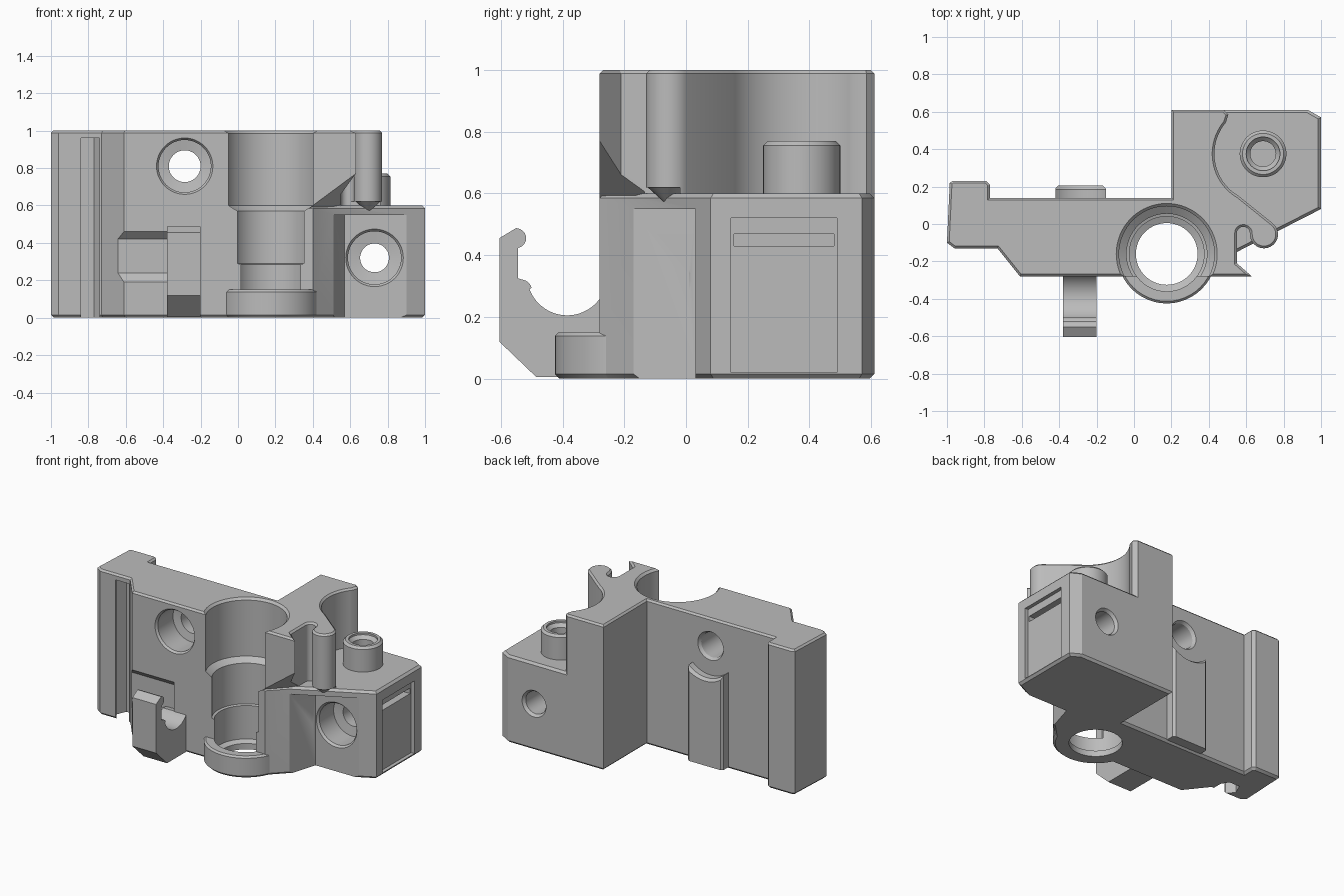
import bpy, bmesh
from math import cos, sin, radians
from mathutils import Vector

cube = bpy.data.objects.get("Cube")
if cube:
    bpy.data.objects.remove(cube, do_unlink=True)

grey = bpy.data.materials.new("light_grey")
grey.use_nodes = True
grey.diffuse_color = (0.5, 0.5, 0.5, 1)
grey.node_tree.nodes["Principled BSDF"].inputs["Base Color"].default_value = (0.5, 0.5, 0.5, 1)

# Maps (u, v, height) to world space for each extrusion axis
AXES = {"x": lambda u, v, h: Vector((h, u, v)),
        "y": lambda u, v, h: Vector((u, h, v)),
        "z": lambda u, v, h: Vector((u, v, h))}


def finish(name, bm):
    bmesh.ops.recalc_face_normals(bm, faces=bm.faces)
    mesh = bpy.data.meshes.new(name)
    bm.to_mesh(mesh)
    bm.free()
    mesh.materials.append(grey)
    ob = bpy.data.objects.new(name, mesh)
    bpy.context.collection.objects.link(ob)
    return ob


def arc(cx, cy, r, start, end, n=20):
    angles = [radians(start + (end - start) * i / n) for i in range(n + 1)]
    return [(cx + r * cos(a), cy + r * sin(a)) for a in angles]


def prism(name, outline, low, high, axis="z", chamfer=0):
    """Extrude an outline, optionally chamfering the rims of both ends."""
    bm = bmesh.new()
    rings = [[bm.verts.new(AXES[axis](u, v, h)) for u, v in outline] for h in (low, high)]
    caps = [bm.faces.new(r) for r in rings]
    n = len(outline)
    for i in range(n):
        j = (i + 1) % n
        bm.faces.new((rings[0][i], rings[0][j], rings[1][j], rings[1][i]))
    if chamfer:
        bmesh.ops.recalc_face_normals(bm, faces=bm.faces)
        rims = [e for c in caps for e in c.edges]
        bmesh.ops.bevel(bm, geom=rims, offset=chamfer, segments=1, affect="EDGES")
    return finish(name, bm)


def box(name, x, y, z, chamfer=0):
    return prism(name, [(x[0], y[0]), (x[1], y[0]), (x[1], y[1]), (x[0], y[1])], *z, chamfer=chamfer)


def lathe(name, centre, profile, axis="z", n=48):
    """Revolve (radius, height) pairs around an axis."""
    bm = bmesh.new()
    rings = [[bm.verts.new(AXES[axis](u, v, h)) for u, v in arc(*centre, r, 0, 360, n)[:-1]]
             for r, h in profile]
    bm.faces.new(rings[0])
    bm.faces.new(rings[-1])
    for a, b in zip(rings, rings[1:]):
        for i in range(n):
            j = (i + 1) % n
            bm.faces.new((a[i], a[j], b[j], b[i]))
    return finish(name, bm)


def combine(target, other, operation):
    mod = target.modifiers.new(operation.lower(), "BOOLEAN")
    mod.object, mod.operation, mod.solver = other, operation, "EXACT"
    bpy.context.view_layer.update()
    bpy.context.view_layer.objects.active = target
    bpy.ops.object.modifier_apply(modifier=mod.name)
    bpy.data.objects.remove(other, do_unlink=True)


def cut(target, other):
    combine(target, other, "DIFFERENCE")


def join(target, other):
    combine(target, other, "UNION")


# Shared wall outline: front edge, left head, back edge
wall = [(-0.61, -0.28), (-0.73, -0.13), (-0.96, -0.13), (-1, -0.1), (-0.985, 0.22),
        (-0.97, 0.23), (-0.79, 0.23), (-0.77, 0.21), (-0.77, 0.14), (0.2, 0.14), (0.2, 0.61)]

# Lower block
body = prism("bracket_body", wall + [(0.93, 0.61), (1, 0.57), (1, 0.08), (0.51, -0.17), (0.4, -0.28)],
             0, 0.6, chamfer=0.015)
cut(body, prism("front_relief", [(0.51, -0.17), (0.57, 0.03), (0.92, 0.03), (0.92, -0.4), (0.51, -0.4)],
                -0.1, 0.55))

# Upper block with the scooped side, round post and front flange
upper = prism("upper_block",
              wall + [(0.48, 0.61), (0.505, 0.585)]
              + arc(0.69, 0.375, 0.26, 140, 240, 24)
              + arc(0.695, -0.055, 0.075, 50, -180, 24)
              + arc(0.585, -0.05, 0.035, 0, 180, 10)[1:]
              + [(0.55, -0.21), (0.63, -0.28)], 0.57, 1, chamfer=0.012)

# Sloping underside of the front flange
bm = bmesh.new()
for x in (0.38, 0.8):
    for y in (-0.4, -0.135):
        for z in (0.3, 0.6 + 0.74 * (x - 0.4) - 0.72 * (y + 0.28)):
            bm.verts.new((x, y, z))
bmesh.ops.convex_hull(bm, input=bm.verts)
cut(upper, finish("flange_slope", bm))
cut(upper, box("post_trim", (0.6, 0.8), (-0.2, -0.02), (0.5, 0.62)))
join(body, upper)
join(body, lathe("post_tip", (0.695, -0.06), [(0.004, 0.565), (0.07, 0.625), (0.07, 0.7)], n=24))

# Bearing ring, screw boss and back pad
join(body, lathe("bearing_ring", (0.175, -0.16),
                 [(0.25, 0), (0.265, 0.015), (0.265, 0.138), (0.253, 0.15)]))
join(body, lathe("screw_boss", (0.69, 0.375),
                 [(0.125, 0.5), (0.125, 0.755), (0.11, 0.77)]))
pad = prism("back_pad", [(-0.42, 0.1), (-0.42, 0.19), (-0.405, 0.205), (-0.165, 0.205), (-0.15, 0.19), (-0.15, 0.1)],
            0.012, 0.75)
cut(pad, lathe("pad_scoop", (-0.285, 0.81), [(0.2, 0), (0.2, 0.185), (0.22, 0.21), (0.22, 0.3)], "y"))
join(body, pad)

# Shallow cable recess behind the hook
cut(body, prism("cable_recess", [(-0.33, 0.19), (-0.28, 0.19), (-0.24, 0.24), (-0.24, 0.42),
                                 (-0.28, 0.46), (-0.33, 0.46)], -0.67, -0.29, "x"))

# Cable hook, profile seen from the side
hook = ([(-0.2, 0.005), (-0.485, 0.005), (-0.605, 0.12), (-0.605, 0.455), (-0.55, 0.488)]
        + arc(-0.55, 0.455, 0.032, 80, -80, 10)
        + [(-0.545, 0.325)] + arc(-0.535, 0.285, 0.036, 80, 15, 5)
        + arc(-0.385, 0.335, 0.13, 200, 325, 20) + [(-0.2, 0.25)])
join(body, prism("cable_hook", hook, -0.38, -0.2, "x"))

# Stepped vertical bore
cut(body, lathe("bore", (0.175, -0.16),
                [(0.165, -0.1), (0.165, 0.04), (0.2, 0.055), (0.2, 0.285), (0.215, 0.29),
                 (0.215, 0.57), (0.255, 0.6), (0.255, 0.985), (0.28, 1.01)], n=64))

# Counterbored screw holes running front to back
cut(body, lathe("upper_screw_hole", (-0.285, 0.81),
                [(0.165, -0.3), (0.14, -0.265), (0.14, -0.1), (0.085, -0.09),
                 (0.085, 0.12), (0.11, 0.16)], "y"))
cut(body, lathe("lower_screw_hole", (0.73, 0.32),
                [(0.17, 0.01), (0.142, 0.045), (0.142, 0.2), (0.077, 0.21),
                 (0.077, 0.59), (0.105, 0.63)], "y"))
cut(body, lathe("boss_hole", (0.69, 0.375),
                [(0.068, 0.45), (0.068, 0.735), (0.09, 0.757), (0.09, 0.8)]))

# Vertical nut channel in the left head
cut(body, prism("nut_channel", [(-0.84, -0.2), (-0.84, -0.12), (-0.88, -0.07), (-0.85, 0), (-0.77, 0),
                                (-0.74, -0.05), (-0.74, -0.2)], -0.1, 0.96))

# Side pocket with its slit
cut(body, box("side_pocket", (0.975, 1.1), (0.145, 0.49), (0.02, 0.52)))
cut(body, box("side_slit", (0.92, 1.1), (0.155, 0.48), (0.43, 0.468)))

# Smooth round walls, keep edges sharp
bpy.ops.object.select_all(action="DESELECT")
body.select_set(True)
bpy.context.view_layer.objects.active = body
bpy.ops.object.shade_smooth_by_angle(angle=radians(25))
